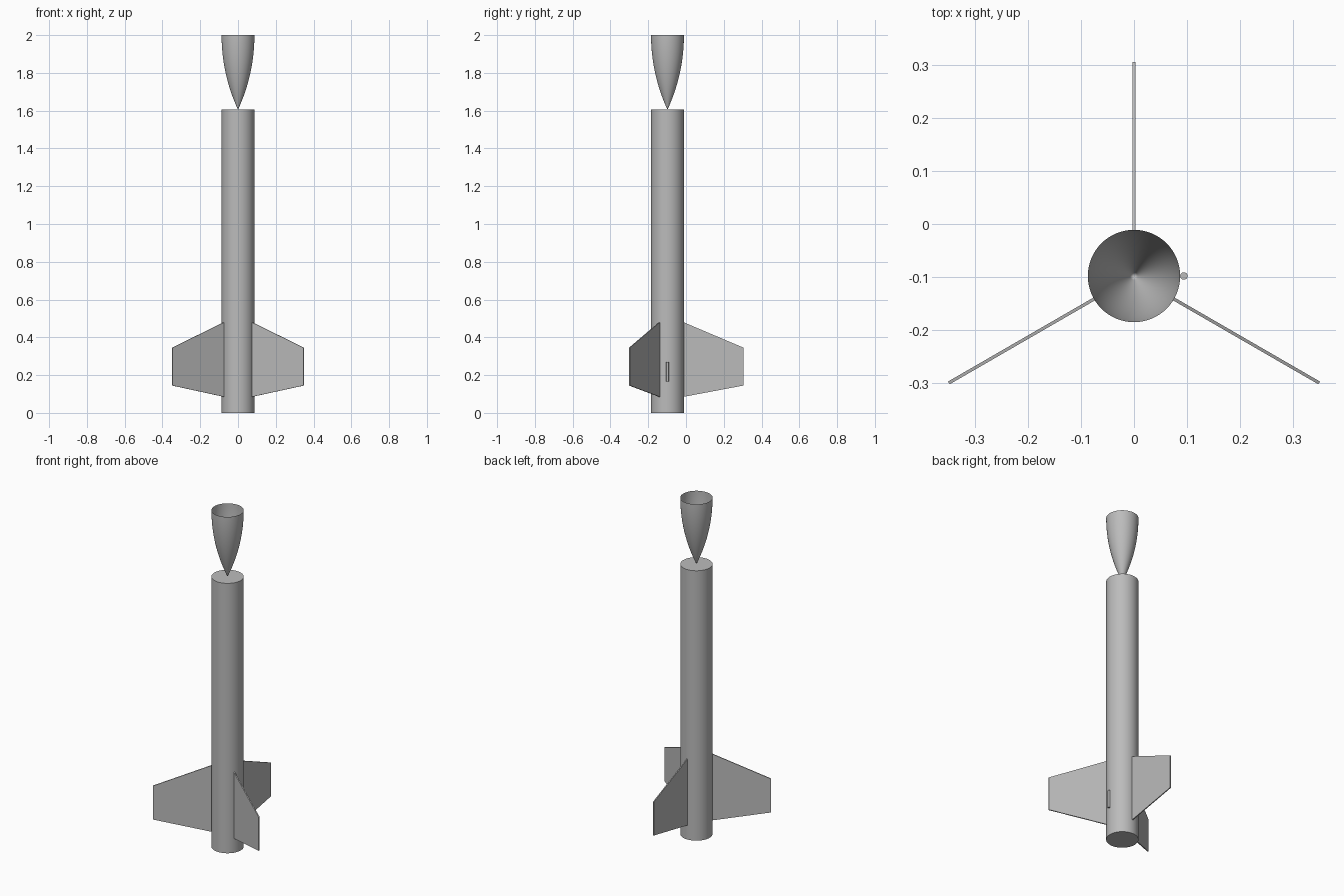
import bpy, bmesh, math
from mathutils import Matrix

cube = bpy.data.objects.get("Cube")
if cube:
    bpy.data.objects.remove(cube, do_unlink=True)

AXIS_Y = -0.098
RADIUS = 0.087
BODY_TOP = 1.605
SIDES = 64

grey = bpy.data.materials.new("plain_grey")
grey.use_nodes = True
grey.diffuse_color = (0.5, 0.5, 0.5, 1)
grey.node_tree.nodes["Principled BSDF"].inputs["Base Color"].default_value = (0.5, 0.5, 0.5, 1)


def finish(name, bm, smooth=False):
    bmesh.ops.recalc_face_normals(bm, faces=bm.faces)
    mesh = bpy.data.meshes.new(name)
    bm.to_mesh(mesh)
    bm.free()
    mesh.materials.append(grey)
    obj = bpy.data.objects.new(name, mesh)
    bpy.context.collection.objects.link(obj)
    if smooth:
        bpy.ops.object.select_all(action='DESELECT')
        obj.select_set(True)
        bpy.context.view_layer.objects.active = obj
        bpy.ops.object.shade_smooth_by_angle(angle=math.radians(40))
    return obj


def cylinder(name, x, radius, z0, z1, sides):
    bm = bmesh.new()
    bmesh.ops.create_cone(bm, cap_ends=True, segments=sides, radius1=radius,
                          radius2=radius, depth=z1 - z0,
                          matrix=Matrix.Translation((x, AXIS_Y, (z0 + z1) / 2)))
    return finish(name, bm, True)


# Body tube and the small launch lug on its left side
cylinder("body_tube", 0, RADIUS, 0, BODY_TOP, SIDES)
cylinder("launch_lug", RADIUS + 0.007, 0.007, 0.165, 0.27, 16)

# Nose cone: an open ogive shell standing on its tip
length = 2 - BODY_TOP
arc = (RADIUS ** 2 + length ** 2) / (2 * RADIUS)
steps = 24
bm = bmesh.new()
profile = []
for i in range(steps + 1):
    h = length * i / steps
    r = math.sqrt(arc ** 2 - (length - h) ** 2) + RADIUS - arc
    profile.append(bm.verts.new((max(r, 0), AXIS_Y, BODY_TOP + h)))
edges = [bm.edges.new(pair) for pair in zip(profile, profile[1:])]
bmesh.ops.spin(bm, geom=profile + edges, cent=(0, AXIS_Y, 0), axis=(0, 0, 1),
               angle=math.tau, steps=SIDES)
bmesh.ops.remove_doubles(bm, verts=bm.verts, dist=0.0001)
finish("nose_cone", bm, True)

# Three thin swept fins around the tube
outline = [(0.085, 0.085), (0.403, 0.145), (0.403, 0.345), (0.085, 0.48)]
thickness = 0.006
for name, angle in (("back_fin", 90), ("right_fin", 210), ("left_fin", 330)):
    bm = bmesh.new()
    face = bm.faces.new([bm.verts.new((r, -thickness / 2, z)) for r, z in outline])
    side = bmesh.ops.extrude_face_region(bm, geom=[face])["geom"]
    bmesh.ops.translate(bm, vec=(0, thickness, 0),
                        verts=[v for v in side if isinstance(v, bmesh.types.BMVert)])
    bm.transform(Matrix.Translation((0, AXIS_Y, 0))
                 @ Matrix.Rotation(math.radians(angle), 4, 'Z'))
    finish(name, bm)
